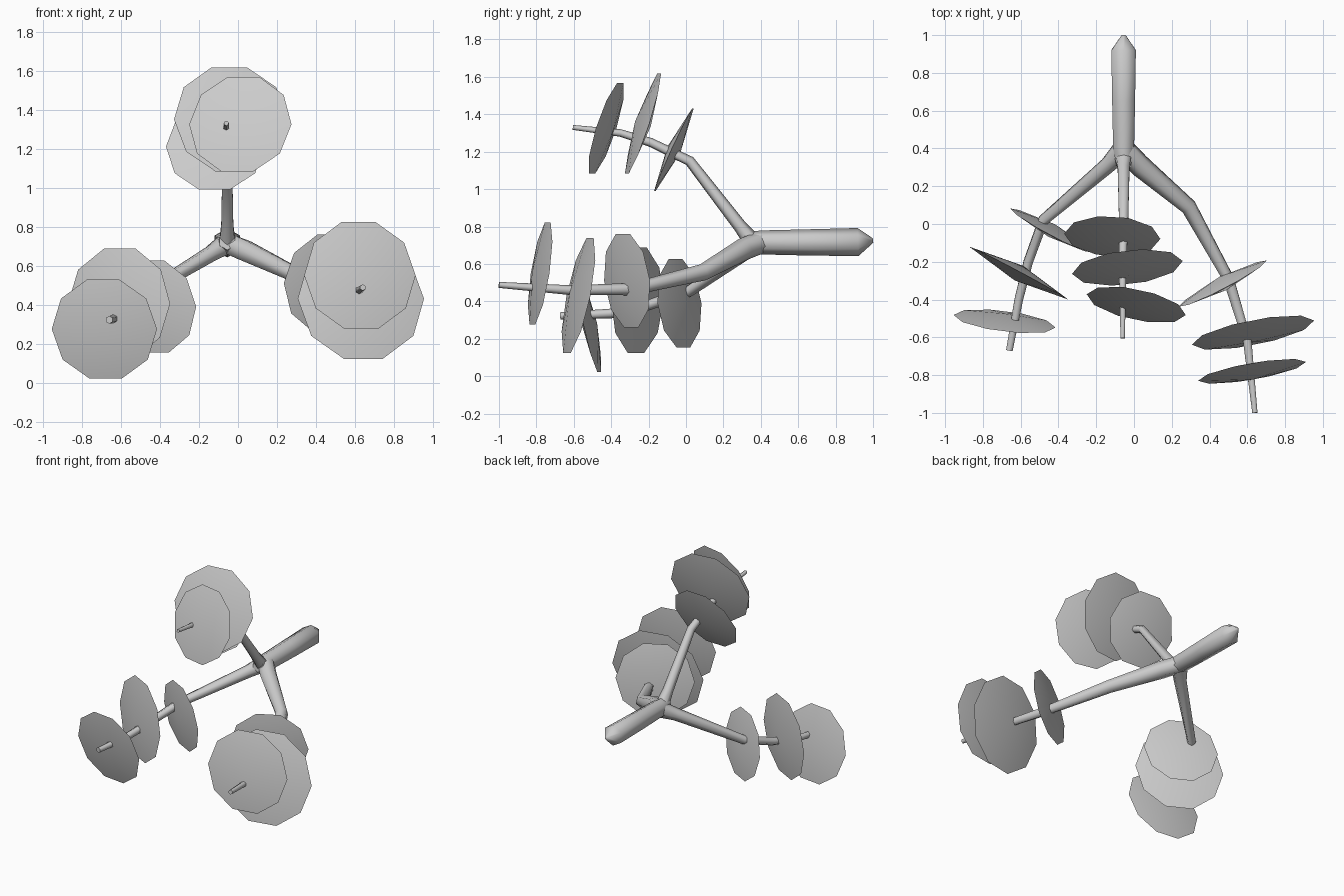
import bpy, bmesh, math
from mathutils import Vector

if "Cube" in bpy.data.objects:
    bpy.data.objects.remove(bpy.data.objects["Cube"])

grey = bpy.data.materials.new("light_grey")
grey.diffuse_color = (0.6, 0.6, 0.6, 1)
grey.use_nodes = True
grey.node_tree.nodes["Principled BSDF"].inputs["Base Color"].default_value = grey.diffuse_color


def finish(bm, name, angle):
    bmesh.ops.recalc_face_normals(bm, faces=bm.faces)
    mesh = bpy.data.meshes.new(name)
    bm.to_mesh(mesh)
    bm.free()
    mesh.materials.append(grey)
    for p in mesh.polygons:
        p.use_smooth = True
    mesh.set_sharp_from_angle(angle=math.radians(angle))
    obj = bpy.data.objects.new(name, mesh)
    bpy.context.scene.collection.objects.link(obj)
    return obj


def tube(name, path, sides=6):
    """Tapered tube through (x, y, z, radius) points."""
    bm = bmesh.new()
    pts = [Vector(p[:3]) for p in path]
    rings = []
    for i, p in enumerate(pts):
        t = (pts[min(i + 1, len(pts) - 1)] - pts[max(i - 1, 0)]).normalized()
        u = t.cross(Vector((1, 0, 0))).normalized()
        v = t.cross(u)
        rings.append([bm.verts.new(p + path[i][3] * (
            u * math.cos(2 * math.pi * k / sides) + v * math.sin(2 * math.pi * k / sides)))
            for k in range(sides)])
    for a, b in zip(rings, rings[1:]):
        for k in range(sides):
            n = (k + 1) % sides
            bm.faces.new((a[k], a[n], b[n], b[k]))
    bm.faces.new(rings[0])
    bm.faces.new(rings[-1])
    return finish(bm, name, 65)


def leaf_pad(name, centre, radius, normal, sides=10, bulge=0.15):
    """Ten-sided lens: two shallow cones sharing a sharp rim."""
    bm = bmesh.new()
    rim = [bm.verts.new((radius * math.cos(2 * math.pi * k / sides),
                         radius * math.sin(2 * math.pi * k / sides), 0)) for k in range(sides)]
    for s in (1, -1):
        pole = bm.verts.new((0, 0, s * radius * bulge))
        for k in range(sides):
            bm.faces.new((rim[k], rim[(k + 1) % sides], pole))
    obj = finish(bm, name, 14)
    obj.location = centre
    obj.rotation_euler = Vector(normal).to_track_quat('Z', 'Y').to_euler()
    return obj


# Trunk with a pointed butt end
tube("trunk", [(-.055, 1.0, .725, .012), (-.055, .92, .717, .075), (-.055, .65, .715, .07),
               (-.055, .40, .715, .064), (-.055, .31, .725, .045)])

# Three branches leaving the fork
tube("top_branch", [(-.055, .37, .70, .05), (-.055, .29, .80, .036), (-.055, .02, 1.15, .028),
                    (-.06, -.19, 1.25, .024), (-.06, -.35, 1.30, .02), (-.06, -.605, 1.33, .013)])
tube("right_branch", [(-.055, .40, .715, .06), (.03, .31, .68, .06), (.29, .09, .555, .045),
                      (.50, -.29, .465, .033), (.60, -.62, .46, .026), (.64, -1.0, .488, .016)])
tube("left_branch", [(-.055, .40, .715, .058), (-.14, .31, .66, .043), (-.48, .02, .455, .03),
                     (-.56, -.20, .38, .028), (-.61, -.40, .335, .026), (-.66, -.67, .322, .02)])

# Round pads along each branch: centre, radius, front-facing normal
pads = {
    "top": [((-.115, -.065, 1.21), .255, (-.05, -.91, .42)),
            ((-.035, -.23, 1.35), .295, (.11, -.95, .31)),
            ((.012, -.427, 1.325), .268, (-.2, -.95, .31))],
    "left": [((-.435, -.035, .39), .25, (-.47, -.88, -.1)),
             ((-.61, -.26, .405), .297, (-.47, -.88, .03)),
             ((-.685, -.515, .275), .272, (-.12, -.97, -.2))],
    "right": [((.47, -.315, .51), .265, (.46, -.88, -.1)),
              ((.63, -.575, .43), .33, (.19, -.96, .2)),
              ((.625, -.78, .55), .29, (.17, -.97, .15))],
}
for side, items in pads.items():
    for i, (c, r, n) in enumerate(items, 1):
        leaf_pad(f"{side}_leaf_pad_{i}", c, r, n)
